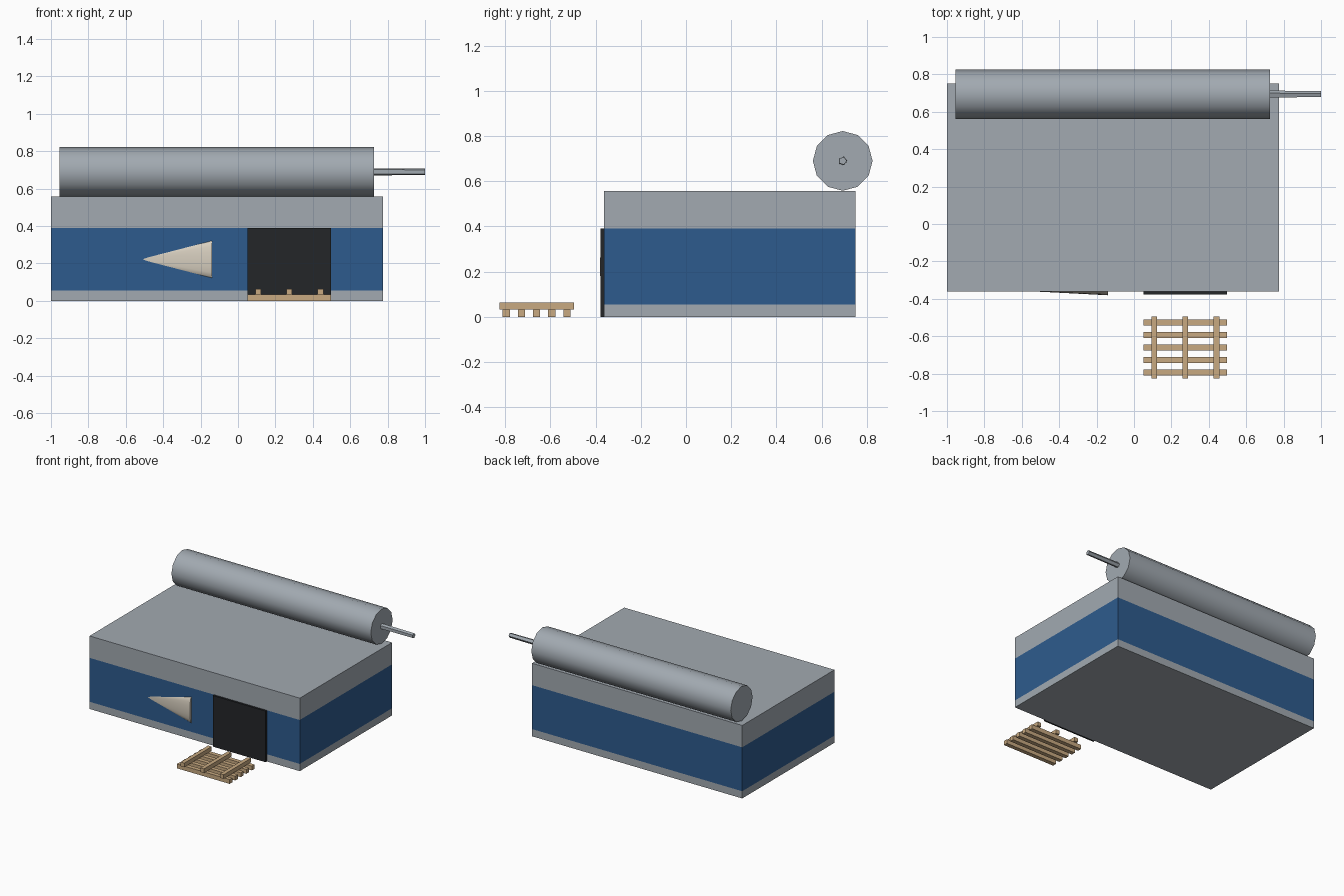
import bpy, bmesh
from math import radians
from mathutils import Vector, Matrix

if "Cube" in bpy.data.objects:
    bpy.data.objects.remove(bpy.data.objects["Cube"])


def material(name, rgb):
    m = bpy.data.materials.new(name)
    m.diffuse_color = (*rgb, 1)
    m.use_nodes = True
    m.node_tree.nodes["Principled BSDF"].inputs["Base Color"].default_value = m.diffuse_color
    return m


GREY = material("grey metal", (0.36, 0.40, 0.44))
BLUE = material("blue paint", (0.027, 0.105, 0.27))
BLACK = material("dark door", (0.017, 0.019, 0.022))
WOOD = material("wood", (0.58, 0.40, 0.22))
CREAM = material("cream", (0.68, 0.62, 0.52))


def finish(name, bm, *mats):
    me = bpy.data.meshes.new(name)
    bm.to_mesh(me)
    bm.free()
    ob = bpy.data.objects.new(name, me)
    bpy.context.collection.objects.link(ob)
    for m in mats:
        me.materials.append(m)
    return ob


def add_box(bm, lo, hi):
    lo, hi = Vector(lo), Vector(hi)
    mat = Matrix.Translation((lo + hi) / 2) @ Matrix.Diagonal((*(hi - lo), 1))
    bmesh.ops.create_cube(bm, size=1, matrix=mat)


def x_cone(name, x0, x1, r0, r1, y, z, sides, mat, flatten=1.0):
    """Smooth cone or cylinder lying along x, from x0 to x1."""
    bm = bmesh.new()
    bmesh.ops.create_cone(bm, cap_ends=True, segments=sides, radius1=r0,
                          radius2=r1, depth=x1 - x0)
    bmesh.ops.remove_doubles(bm, verts=bm.verts, dist=1e-5)
    bm.transform(Matrix.Translation(((x0 + x1) / 2, y, z))
                 @ Matrix.Diagonal((1, flatten, 1, 1))
                 @ Matrix.Rotation(radians(90), 4, 'Y'))
    bmesh.ops.recalc_face_normals(bm, faces=bm.faces)
    ob = finish(name, bm, mat)
    bpy.ops.object.select_all(action='DESELECT')
    bpy.context.view_layer.objects.active = ob
    ob.select_set(True)
    bpy.ops.object.shade_smooth_by_angle(angle=radians(50))
    return ob


# Building: one block cut at two heights, middle band painted blue
Z1, Z2 = 0.055, 0.39
bm = bmesh.new()
add_box(bm, (-1, -0.362, 0), (0.775, 0.75, 0.557))
for h in (Z1, Z2):
    bmesh.ops.bisect_plane(bm, geom=bm.verts[:] + bm.edges[:] + bm.faces[:],
                           plane_co=(0, 0, h), plane_no=(0, 0, 1))
for f in bm.faces:
    f.material_index = int(Z1 < f.calc_center_median().z < Z2)
finish("building", bm, GREY, BLUE)

# Roller door
bm = bmesh.new()
add_box(bm, (0.052, -0.378, 0), (0.497, -0.362, 0.39))
finish("door", bm, BLACK)

# Rooftop tank and its outlet pipe
x_cone("roof_tank", -0.955, 0.728, 0.132, 0.132, 0.693, 0.69, 12, GREY)
x_cone("tank_pipe", 0.728, 1.0, 0.02, 0.018, 0.693, 0.69, 5, GREY)

# Flattened wall cone pointing left
x_cone("wall_cone", -0.525, -0.14, 0, 0.1, -0.361, 0.222, 16, CREAM, flatten=0.2)

# Pallet: five slats below, three battens across
bm = bmesh.new()
for i in range(5):
    y = -0.795 + i * 0.0672
    add_box(bm, (0.052, y - 0.016, 0), (0.497, y + 0.016, 0.033))
for i in range(3):
    x = 0.109 + i * 0.166
    add_box(bm, (x - 0.015, -0.825, 0.033), (x + 0.015, -0.495, 0.064))
finish("pallet", bm, WOOD)
